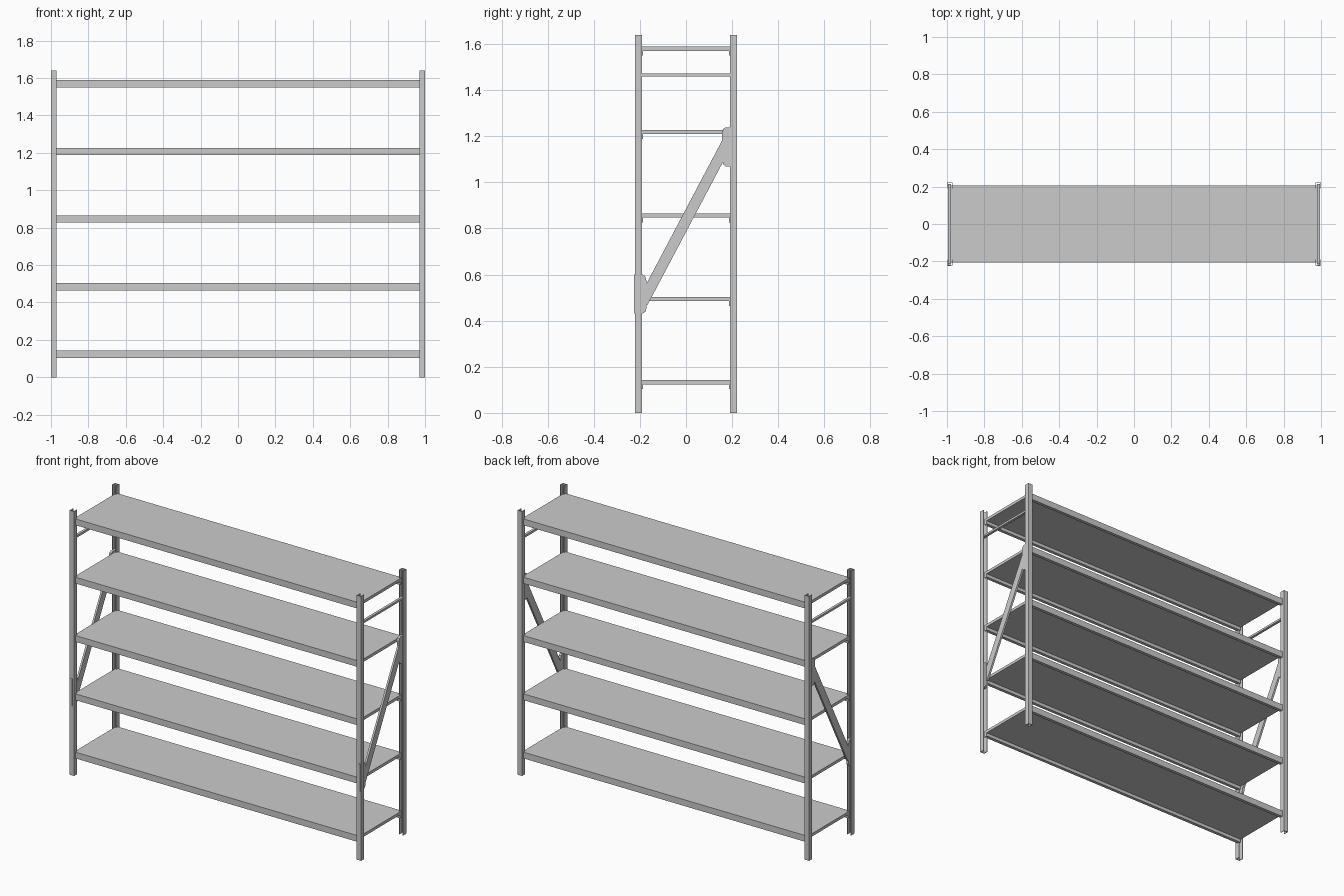
import bpy, bmesh
from mathutils import Vector

if "Cube" in bpy.data.objects:
    bpy.data.objects.remove(bpy.data.objects["Cube"])


def prism(name, pts, axis, lo, hi, mirror=(False, False)):
    """Extrude a 2D outline along an axis: x -> (y,z), y -> (x,z), z -> (x,y)."""
    def place(p):
        a, b = p
        return {"x": (lo, a, b), "y": (a, lo, b), "z": (a, b, lo)}[axis]
    bm = bmesh.new()
    face = bm.faces.new([bm.verts.new(place(p)) for p in pts])
    res = bmesh.ops.extrude_face_region(bm, geom=[face])
    step = Vector([(hi - lo) if axis == c else 0 for c in "xyz"])
    verts = [g for g in res["geom"] if isinstance(g, bmesh.types.BMVert)]
    bmesh.ops.translate(bm, vec=step, verts=verts)
    bmesh.ops.recalc_face_normals(bm, faces=bm.faces)
    mesh = bpy.data.meshes.new(name)
    bm.to_mesh(mesh)
    bm.free()
    ob = bpy.data.objects.new(name, mesh)
    bpy.context.collection.objects.link(ob)
    if any(mirror):
        mod = ob.modifiers.new("Mirror", "MIRROR")
        mod.use_axis = (mirror[0], mirror[1], False)
        mod.use_mirror_merge = False
    return ob


def rect(a0, a1, b0, b1):
    return [(a0, b0), (a1, b0), (a1, b1), (a0, b1)]


# Four upright posts: channels open towards the middle of the depth
T = 0.004
x0, x1, y0, y1 = 0.97, 1.0, 0.191, 0.222
channel = [(x0, y0), (x0 + T, y0), (x0 + T, y1 - T), (x1 - T, y1 - T),
           (x1 - T, y0), (x1, y0), (x1, y1), (x0, y1)]
prism("upright_posts", channel, "z", 0, 1.64, (True, True))

# Five shelves, each a panel with a front and back beam below it
for i in range(5):
    top = 0.142 + i * 0.3617
    prism(f"shelf_panel_{i + 1}", rect(-0.207, 0.207, top - 0.018, top), "x", -0.98, 0.98)
    prism(f"shelf_beams_{i + 1}", rect(0.187, 0.207, top - 0.039, top - 0.018),
          "x", -0.98, 0.98, (False, True))

# Thin horizontal tie near the top of each end frame
prism("end_ties", rect(-0.215, 0.215, 1.46, 1.473), "x", 0.979, 0.995, (True, False))

# Diagonal brace on each end
mid = Vector((0, 0.835))
run = Vector((0.188, 0.356))
side = Vector((-run.y, run.x)).normalized() * 0.0235
brace = [mid - run - side, mid + run - side, mid + run + side, mid - run + side]
prism("diagonal_braces", brace, "x", 0.982, 0.994, (True, False))

# Rounded-corner gusset plates where the brace meets the posts
gusset = [(0.210, 1.07), (0.172, 1.07), (0.161, 1.079), (0.157, 1.095),
          (0.157, 1.218), (0.162, 1.232), (0.173, 1.239), (0.210, 1.239)]
prism("upper_gussets", gusset, "x", 0.980, 0.9955, (True, False))
prism("lower_gussets", [(-a - 0.015, 1.67 - b) for a, b in gusset[:]],
      "x", 0.980, 0.9955, (True, False)).location.y = 0
